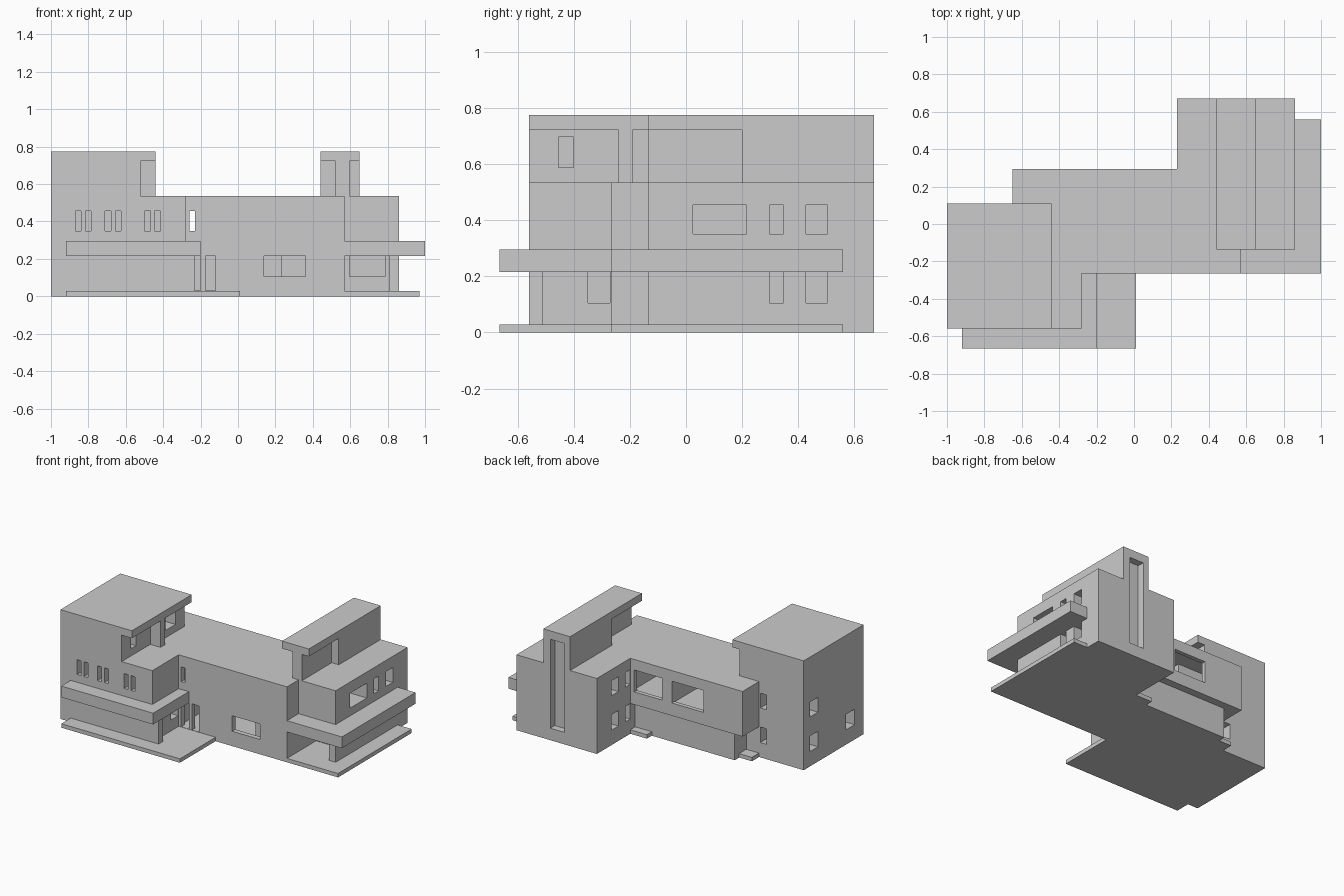
import bpy, bmesh


def box(name, x0, x1, y0, y1, z0, z1):
    """Axis-aligned block given by its limits."""
    bm = bmesh.new()
    bmesh.ops.create_cube(bm, size=1)
    for v in bm.verts:
        v.co.x = x1 if v.co.x > 0 else x0
        v.co.y = y1 if v.co.y > 0 else y0
        v.co.z = z1 if v.co.z > 0 else z0
    me = bpy.data.meshes.new(name)
    bm.to_mesh(me)
    bm.free()
    ob = bpy.data.objects.new(name, me)
    bpy.context.scene.collection.objects.link(ob)
    return ob


def cut(ob, *lim):
    """Carve a block-shaped opening out of a part."""
    c = box("cutter", *lim)
    c.hide_render = True
    m = ob.modifiers.new("opening", 'BOOLEAN')
    m.operation = 'DIFFERENCE'
    m.solver = 'EXACT'
    m.object = c
    bpy.context.view_layer.update()
    dg = bpy.context.evaluated_depsgraph_get()
    me = bpy.data.meshes.new_from_object(ob.evaluated_get(dg))
    ob.modifiers.clear()
    ob.data = me
    me.name = ob.name
    bpy.data.objects.remove(c)


E = 0.05                      # cutter overshoot
LOW = (0.105, 0.215)          # ground floor window heights
UP = (0.35, 0.455)            # upper floor window heights

# Middle block: ground floor set back under the upper floor
ground = box("middle_ground_floor", -0.55, 0.57, -0.265, 0.24, 0, 0.25)
cut(ground, -0.5, 0.53, -0.23, 0.2, 0.03, 0.222)
cut(ground, 0.14, 0.36, -0.265 - E, -0.2, *LOW)
for x0, x1 in ((-0.26, -0.2), (-0.175, -0.12)):
    cut(ground, x0, x1, -0.265 - E, -0.2, 0.03, 0.215)

upper = box("middle_upper_floor", -0.65, 0.57, -0.265, 0.295, 0.215, 0.535)
cut(upper, -0.03, 0.53, -0.23, 0.265, 0.297, 0.5)
cut(upper, -0.61, -0.09, -0.23, 0.265, 0.297, 0.5)
cut(upper, -0.02, 0.2, 0.25, 0.295 + E, 0.305, 0.46)
cut(upper, -0.345, -0.095, 0.25, 0.295 + E, 0.305, 0.46)
cut(upper, -0.26, -0.23, -0.265 - E, -0.2, *UP)

# Left wing, two storeys
left = box("left_wing", -1, -0.28, -0.56, 0.11, 0, 0.535)
for x in (-0.87, -0.71, -0.5):
    for dx in (0, 0.054):
        cut(left, x + dx, x + dx + 0.031, -0.56 - E, -0.46, *UP)
for y0, y1, z in ((-0.05, 0.04, UP), (-0.05, 0.04, LOW), (-0.46, -0.365, LOW)):
    cut(left, -1 - E, -0.9, y0, y1, *z)
for z in (UP, LOW):
    cut(left, -0.71, -0.66, 0.0, 0.11 + E, *z)
cut(left, -0.38, -0.28 + E, -0.35, -0.27, *LOW)
box("left_porch_wall", -0.3, -0.23, -0.56, -0.51, 0, 0.25)

# Left wing top storey under an overhanging roof
front_room = box("left_top_front_room", -1, -0.52, -0.56, -0.21, 0.5, 0.75)
cut(front_room, -0.62, -0.52 + E, -0.455, -0.4, 0.587, 0.697)
back_room = box("left_top_back_room", -1, -0.497, -0.21, 0.11, 0.5, 0.75)
cut(back_room, -0.6, -0.497 + E, -0.1, 0.01, 0.587, 0.697)
box("left_roof_fin", -0.55, -0.44, -0.24, -0.19, 0.5, 0.74)
box("left_roof", -1, -0.44, -0.56, 0.11, 0.722, 0.775)

# Right wing, two storeys with a recessed porch
right = box("right_wing", 0.23, 0.86, -0.135, 0.67, 0, 0.535)
cut(right, 0.57, 0.81, -0.135 - E, 0.06, 0.01, 0.216)
cut(right, 0.595, 0.785, 0.03, 0.2, *LOW)
cut(right, 0.72, 0.86 + E, 0.025, 0.215, *UP)
for y0, y1 in ((0.297, 0.347), (0.427, 0.505)):
    for z in (UP, LOW):
        cut(right, 0.76, 0.86 + E, y0, y1, *z)
        cut(right, 0.23 - E, 0.33, y0, y1, *z)
cut(right, 0.485, 0.595, 0.62, 0.67 + E, 0.085, 0.6)

# Right wing roof tower
tower = box("right_tower", 0.44, 0.65, 0.2, 0.67, 0.5, 0.74)
cut(tower, 0.485, 0.595, 0.62, 0.67 + E, 0.4, 0.715)
cut(right, 0.485, 0.595, 0.62, 0.67 + E, 0.55 - 0.1, 0.6)
box("right_tower_fin", 0.52, 0.595, -0.135, 0.25, 0.5, 0.74)
box("right_tower_roof", 0.44, 0.65, -0.135, 0.67, 0.722, 0.775)

# Canopies and base slabs
box("left_canopy", -0.92, -0.2, -0.665, -0.25, 0.215, 0.295)
box("right_canopy_front", 0.55, 1, -0.265, -0.12, 0.215, 0.295)
box("right_canopy_side", 0.85, 1, -0.13, 0.56, 0.215, 0.295)
box("left_base", -0.92, 0.01, -0.665, -0.25, 0, 0.028)
box("right_base", 0.55, 0.97, -0.265, 0.56, 0, 0.028)

# Back door steps
box("back_step_left", -0.65, -0.5, 0.1, 0.19, 0, 0.028)
box("back_step_right", 0.1, 0.24, 0.2, 0.295, 0, 0.028)

# The tower slot also passes through the thin overlap of both blocks
cut(tower, 0.485, 0.595, 0.62, 0.67 + E, 0.45, 0.7)
